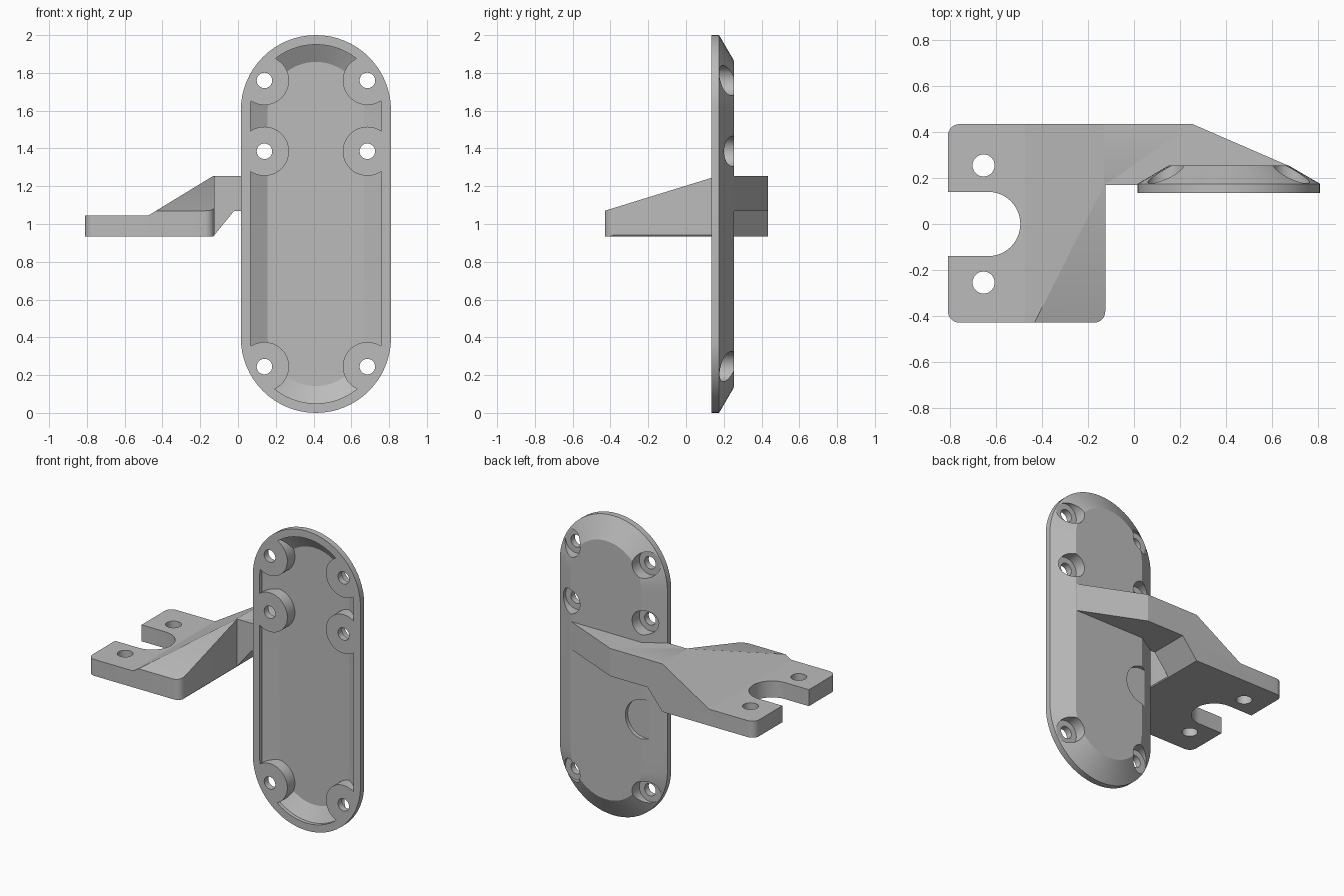
import bpy, bmesh
from math import cos, sin, pi, radians

cube = bpy.data.objects.get("Cube")
if cube:
    bpy.data.objects.remove(cube, do_unlink=True)

grey = bpy.data.materials.new("plain grey")
grey.use_nodes = True
grey.diffuse_color = (0.5, 0.5, 0.5, 1)
grey.node_tree.nodes["Principled BSDF"].inputs["Base Color"].default_value = (0.5, 0.5, 0.5, 1)

CX, R = 0.4125, 0.3975          # plate centre and end radius
LOW, HIGH = R, 2 - R            # centres of the rounded ends

AXES = {"x": lambda a, b, d: (d, a, b),
        "y": lambda a, b, d: (a, d, b),
        "z": lambda a, b, d: (a, b, d)}


def loft(name, rings, axis):
    """Closed solid through equal-sized outlines, given as (points, depth)."""
    bm = bmesh.new()
    loops = [[bm.verts.new(AXES[axis](a, b, d)) for a, b in pts] for pts, d in rings]
    n = len(loops[0])
    for p, q in zip(loops, loops[1:]):
        for i in range(n):
            j = (i + 1) % n
            bm.faces.new((p[i], p[j], q[j], q[i]))
    bm.faces.new(loops[0])
    bm.faces.new(loops[-1])
    bmesh.ops.recalc_face_normals(bm, faces=bm.faces)
    mesh = bpy.data.meshes.new(name)
    bm.to_mesh(mesh)
    bm.free()
    mesh.materials.append(grey)
    ob = bpy.data.objects.new(name, mesh)
    bpy.context.scene.collection.objects.link(ob)
    return ob


def prism(name, pts, axis, lo, hi):
    return loft(name, [(pts, lo), (pts, hi)], axis)


def arc(cx, cy, r, start, end, steps):
    angles = [radians(start + (end - start) * i / steps) for i in range(steps + 1)]
    return [(cx + r * cos(t), cy + r * sin(t)) for t in angles]


def cylinder(a, b, r, axis, lo, hi):
    return prism("cutter", arc(a, b, r, 0, 360, 48)[:-1], axis, lo, hi)


def stadium(inset):
    r = R - inset
    return arc(CX, HIGH, r, 0, 180, 32) + arc(CX, LOW, r, 180, 360, 32)


def combine(ob, cutter, operation="DIFFERENCE"):
    """Apply a boolean and discard the cutter."""
    mod = ob.modifiers.new("cut", "BOOLEAN")
    mod.operation, mod.object, mod.solver = operation, cutter, "EXACT"
    bpy.context.view_layer.update()
    graph = bpy.context.evaluated_depsgraph_get()
    mesh = bpy.data.meshes.new_from_object(ob.evaluated_get(graph))
    ob.modifiers.clear()
    ob.data = mesh
    bpy.data.objects.remove(cutter, do_unlink=True)


# Mounting plate: bevelled shell, hollow at the front
plate = loft("mounting_plate", [(stadium(0), 0.135), (stadium(0), 0.175),
                                (stadium(0.137), 0.255)], "y")
cavity = loft("cavity", [(stadium(0.05), 0.1), (stadium(0.05), 0.16),
                         (stadium(0.142), 0.215)], "y")
screws = [(CX + s * 0.2725, z) for s in (-1, 1) for z in (0.245, 1.385, 1.76)]

# Screw bosses stay solid inside the cavity
for x, z in screws:
    combine(cavity, cylinder(x, z, 0.13, "y", 0.05, 0.3))
combine(plate, cavity)

# Screw holes with counterbores from the back
for x, z in screws:
    combine(plate, cylinder(x, z, 0.08, "y", 0.178, 0.4))
    combine(plate, cylinder(x, z, 0.041, "y", 0, 0.4))

# Shallow round recess below the arm
combine(plate, cylinder(0.14, 0.74, 0.13, "y", 0.23, 0.4))

# Bracket arm: plan outline with rounded corners and a U slot
plan = (arc(-0.76, 0.385, 0.05, 90, 180, 8)
        + [(-0.81, 0.14)] + arc(-0.635, 0, 0.14, 90, -90, 24) + [(-0.81, -0.14)]
        + arc(-0.76, -0.38, 0.05, 180, 270, 8)
        + arc(-0.175, -0.38, 0.05, 270, 360, 8)
        + [(-0.125, 0.17), (0.04, 0.17), (0.12, 0.222), (0.6, 0.225),
           (0.67, 0.255), (0.255, 0.435)])
arm = prism("bracket_arm", plan, "z", 0.8, 1.4)

# Stepped side outline and the sloping gusset top
steps = [(-1, 0.935), (-0.13, 0.935), (-0.02, 1.07), (1, 1.07),
         (1, 1.255), (-0.13, 1.255), (-0.475, 1.045), (-1, 1.045)]
combine(arm, prism("steps", steps, "y", -0.7, 0.7), "INTERSECT")
slope = [(-0.6, 0.7), (0.6, 0.7), (0.6, 1.388), (-0.6, 1.0176)]
combine(arm, prism("slope", slope, "x", -1.2, 1.2), "INTERSECT")

# Bolt holes either side of the slot
for y in (-0.255, 0.255):
    combine(arm, cylinder(-0.655, y, 0.048, "z", 0.7, 1.3))

# Smooth the round walls, keep edges sharp
for ob in (plate, arm):
    bpy.ops.object.select_all(action="DESELECT")
    ob.select_set(True)
    bpy.context.view_layer.objects.active = ob
    bpy.ops.object.shade_smooth_by_angle(angle=radians(20))
